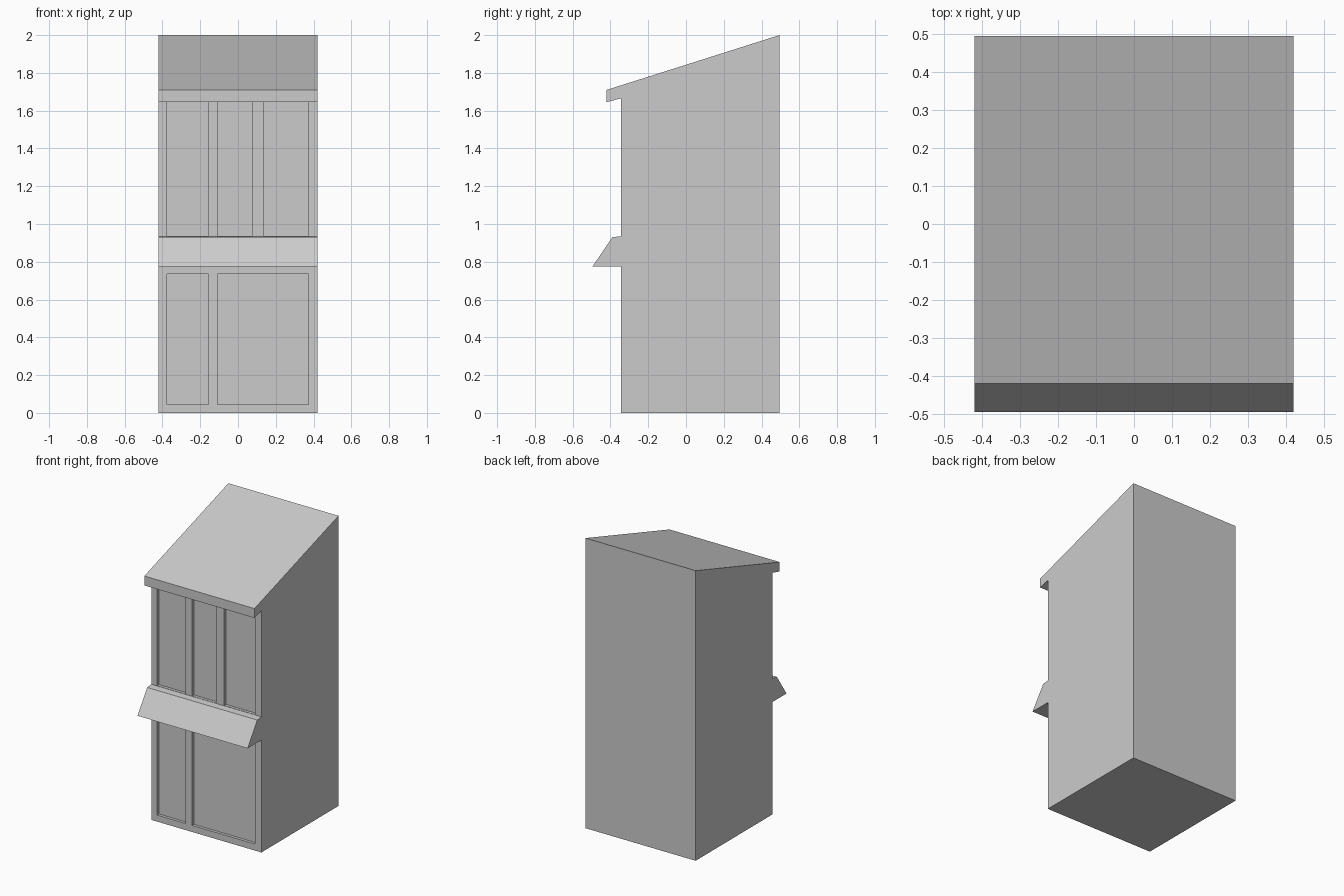
import bpy, bmesh

if "Cube" in bpy.data.objects:
    bpy.data.objects.remove(bpy.data.objects["Cube"])

HALF_W = 0.42
WALL_Y = -0.345
RECESS = 0.02


def add_prism(bm, profile, x0, x1):
    """Extrude a closed (y, z) profile along x."""
    face = bm.faces.new([bm.verts.new((x0, y, z)) for y, z in profile])
    out = bmesh.ops.extrude_face_region(bm, geom=[face])
    verts = [g for g in out["geom"] if isinstance(g, bmesh.types.BMVert)]
    bmesh.ops.translate(bm, verts=verts, vec=(x1 - x0, 0, 0))


def make_object(name, bm):
    bmesh.ops.recalc_face_normals(bm, faces=bm.faces)
    mesh = bpy.data.meshes.new(name)
    bm.to_mesh(mesh)
    bm.free()
    obj = bpy.data.objects.new(name, mesh)
    bpy.context.collection.objects.link(obj)
    return obj


# Booth: side silhouette with sloped roof, eave and slanted counter
bm = bmesh.new()
add_prism(bm, [(WALL_Y, 0), (0.495, 0), (0.495, 2.0), (-0.42, 1.71),
               (-0.42, 1.645), (WALL_Y, 1.665), (WALL_Y, 0.935),
               (-0.39, 0.93), (-0.495, 0.775), (WALL_Y, 0.775)],
          -HALF_W, HALF_W)
booth = make_object("booth_body", bm)

# Recessed panels: three windows above the counter, two panels below
panels = [(-0.375, -0.157, 0.937, 1.66),
          (-0.108, 0.075, 0.937, 1.66),
          (0.135, 0.372, 0.937, 1.66),
          (-0.375, -0.157, 0.045, 0.735),
          (-0.108, 0.372, 0.045, 0.735)]
bm = bmesh.new()
front, back = WALL_Y - 0.005, WALL_Y + RECESS
for x0, x1, z0, z1 in panels:
    add_prism(bm, [(front, z0), (back, z0), (back, z1), (front, z1)], x0, x1)
cutter = make_object("panel_cutter", bm)
cutter.hide_render = True

# Cut the panels into the front wall
mod = booth.modifiers.new("panels", 'BOOLEAN')
mod.operation = 'DIFFERENCE'
mod.solver = 'EXACT'
mod.object = cutter
bpy.context.view_layer.objects.active = booth
booth.select_set(True)
bpy.ops.object.modifier_apply(modifier=mod.name)
bpy.data.objects.remove(cutter, do_unlink=True)
